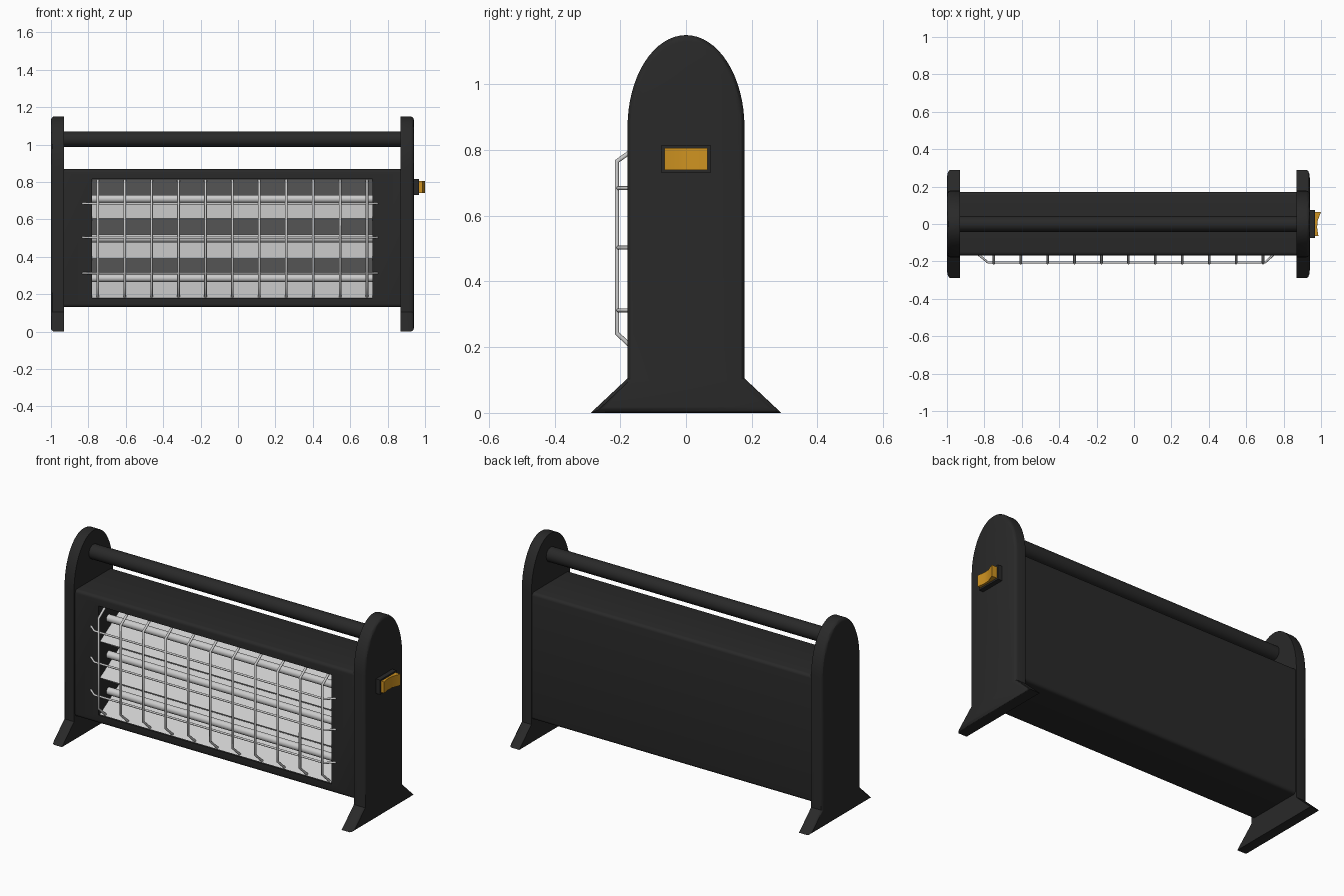
import bpy, bmesh, math
from mathutils import Vector

if "Cube" in bpy.data.objects:
    bpy.data.objects.remove(bpy.data.objects["Cube"])

CX = -0.03  # middle of the body; the switch makes the right side longer


def material(name, rgb):
    m = bpy.data.materials.new(name)
    m.diffuse_color = (*rgb, 1)
    m.use_nodes = True
    m.node_tree.nodes["Principled BSDF"].inputs["Base Color"].default_value = m.diffuse_color
    return m


BLACK = material("black_enamel", (0.022, 0.022, 0.022))
AMBER = material("amber_plastic", (0.62, 0.29, 0.015))


def finish(bm, name, mat=None, angle=35):
    bmesh.ops.recalc_face_normals(bm, faces=bm.faces)
    me = bpy.data.meshes.new(name)
    bm.to_mesh(me)
    bm.free()
    me.shade_smooth()
    me.set_sharp_from_angle(angle=math.radians(angle))
    ob = bpy.data.objects.new(name, me)
    bpy.context.collection.objects.link(ob)
    if mat:
        me.materials.append(mat)
    return ob


def prism(points, offset):
    """Extrude a closed profile of 3D points; returns bmesh and end face."""
    bm = bmesh.new()
    base = bm.faces.new([bm.verts.new(p) for p in points])
    ext = bmesh.ops.extrude_face_region(bm, geom=[base], use_keep_orig=True)["geom"]
    verts = [g for g in ext if isinstance(g, bmesh.types.BMVert)]
    bmesh.ops.translate(bm, vec=offset, verts=verts)
    end = [g for g in ext if isinstance(g, bmesh.types.BMFace)][0]
    bmesh.ops.recalc_face_normals(bm, faces=bm.faces)
    return bm, end


def box(lo, hi):
    bm = bmesh.new()
    bmesh.ops.create_cube(bm, size=1)
    for v in bm.verts:
        v.co = [lo[i] if v.co[i] < 0 else hi[i] for i in range(3)]
    return bm


def rod(name, x0, x1, y, z, r, mat=None):
    pts = [(x0, y + r * math.cos(a), z + r * math.sin(a))
           for a in (math.tau * i / 24 for i in range(24))]
    bm, _ = prism(pts, (x1 - x0, 0, 0))
    return finish(bm, name, mat)


def wires(name, paths, r):
    cu = bpy.data.curves.new(name, 'CURVE')
    cu.dimensions = '3D'
    cu.bevel_depth = r
    cu.bevel_resolution = 2
    cu.use_fill_caps = True
    for path in paths:
        sp = cu.splines.new('POLY')
        sp.points.add(len(path) - 1)
        for p, co in zip(sp.points, path):
            p.co = (*co, 1)
    ob = bpy.data.objects.new(name, cu)
    bpy.context.collection.objects.link(ob)


# End panels: arched top, splayed feet, rounded outer rim
arch = [(0.178 * math.cos(a), 0.87 + 0.28 * math.sin(a))
        for a in (math.pi * i / 32 for i in range(33))]
outline = [(0.29, 0), (0.178, 0.105)] + arch + [(-0.178, 0.105), (-0.29, 0)]
for name, inner, width in (("left_end_panel", -0.93, -0.07),
                           ("right_end_panel", 0.87, 0.07)):
    bm, end = prism([(inner, y, z) for y, z in outline], (width, 0, 0))
    bmesh.ops.bevel(bm, geom=list(end.edges), offset=0.018, segments=3,
                    profile=0.5, affect='EDGES')
    finish(bm, name, BLACK, 30)

# Body: box with rounded long edges and a recessed front opening
OX0, OX1, OZ0, OZ1 = -0.78, 0.72, 0.18, 0.815
bm = box((-0.93, -0.168, 0.13), (0.87, 0.172, 0.868))
long_edges = [e for e in bm.edges
              if abs(e.verts[0].co.x - e.verts[1].co.x) > 1]
bmesh.ops.bevel(bm, geom=long_edges, offset=0.018, segments=4,
                profile=0.5, affect='EDGES')
bm.normal_update()
front = max(bm.faces, key=lambda f: -f.normal.y * f.calc_area())
front = bmesh.ops.extrude_discrete_faces(bm, faces=[front])["faces"][0]
mid = front.calc_center_median()
for v in front.verts:
    v.co.x = OX0 if v.co.x < mid.x else OX1
    v.co.z = OZ0 if v.co.z < mid.z else OZ1
back = bmesh.ops.extrude_discrete_faces(bm, faces=[front])["faces"][0]
for v in back.verts:
    v.co.y = 0.05
finish(bm, "body", BLACK, 30)

# Reflector: three V-shaped troughs
bm = bmesh.new()
step = (OZ1 - OZ0) / 6
rows = []
for i in range(7):
    y = 0.02 if i % 2 else -0.155
    rows.append([bm.verts.new((x, y, OZ0 + step * i)) for x in (OX0, OX1)])
for a, b in zip(rows, rows[1:]):
    bm.faces.new((a[0], a[1], b[1], b[0]))
finish(bm, "reflector")

# Heating tubes, one per trough
for i in range(3):
    rod(f"heating_tube_{i + 1}", OX0 - 0.02, OX1 + 0.02, -0.075,
        OZ0 + step * (2 * i + 1), 0.021)

# Wire guard
wires("guard_uprights",
      [[(x, -0.145, 0.182), (x, -0.21, 0.242), (x, -0.21, 0.766), (x, -0.145, 0.812)]
       for x in (CX + 0.144 * i for i in range(-5, 6))], 0.007)
wires("guard_crossbars",
      [[(-0.83, -0.165, z), (-0.78, -0.206, z), (0.7, -0.206, z), (0.745, -0.165, z)]
       for z in (0.312, 0.503, 0.684)], 0.006)

# Carrying handle
rod("handle", -0.935, 0.875, 0, 1.028, 0.042, BLACK)

# Switch: surround and rocker
finish(box((0.93, -0.075, 0.73), (0.967, 0.075, 0.815)), "switch_surround", BLACK)
rocker = [(0.95, -0.065), (0.986, -0.065), (0.979, -0.02), (0.981, 0.015),
          (1.0, 0.065), (0.95, 0.065)]
bm, _ = prism([(x, y, 0.74) for x, y in rocker], (0, 0, 0.066))
finish(bm, "switch_rocker", AMBER)
